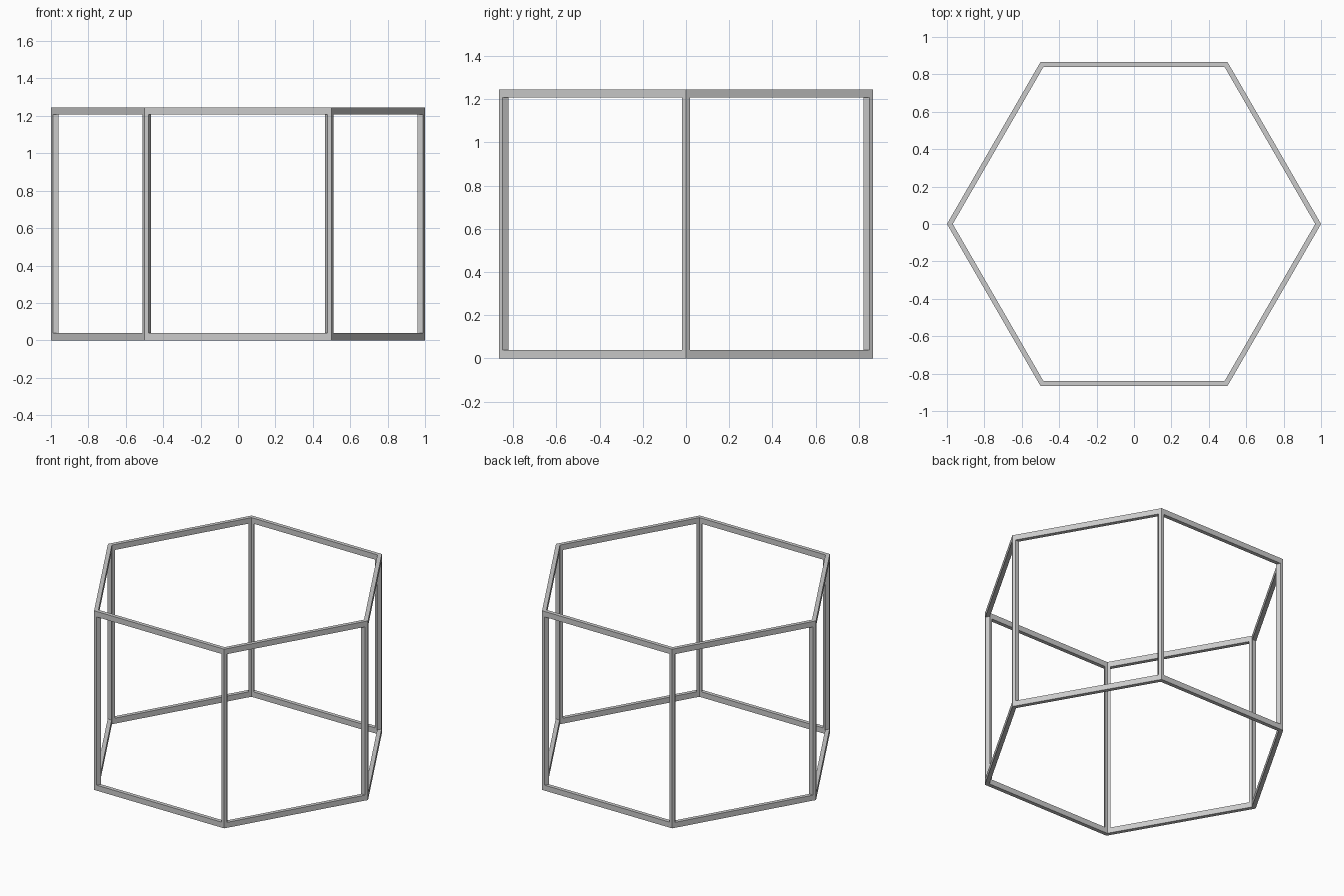
import bpy
import bmesh
from math import cos, sin, pi
from mathutils import Matrix

if "Cube" in bpy.data.objects:
    bpy.data.objects.remove(bpy.data.objects["Cube"])

HEIGHT = 1.245   # full height
BAND = 0.038     # height of each hexagonal ring
INNER = 0.969    # inner corner radius of the wall
HALF = 0.0175    # half width of a corner post


def finish(bm, name):
    bmesh.ops.recalc_face_normals(bm, faces=bm.faces[:])
    mesh = bpy.data.meshes.new(name)
    bm.to_mesh(mesh)
    bm.free()
    obj = bpy.data.objects.new(name, mesh)
    bpy.context.collection.objects.link(obj)
    return obj


def hex_ring(name, z0, z1):
    # rectangular section swept around the six corners
    bm = bmesh.new()
    section = [(1, z0), (1, z1), (INNER, z1), (INNER, z0)]
    rows = [[bm.verts.new((r * cos(i * pi / 3), r * sin(i * pi / 3), z))
             for r, z in section] for i in range(6)]
    for i in range(6):
        a, b = rows[i], rows[(i + 1) % 6]
        for j in range(4):
            k = (j + 1) % 4
            bm.faces.new((a[j], b[j], b[k], a[k]))
    return finish(bm, name)


def corner_post(name, angle):
    # chevron section following the wall on both sides of the corner
    bm = bmesh.new()
    back = HALF / 3 ** 0.5
    section = [(1, 0), (1 - back, HALF), (INNER - back, HALF),
               (INNER, 0), (INNER - back, -HALF), (1 - back, -HALF)]
    low = [bm.verts.new((x, y, BAND)) for x, y in section]
    high = [bm.verts.new((x, y, HEIGHT - BAND)) for x, y in section]
    for j in range(6):
        k = (j + 1) % 6
        bm.faces.new((low[j], low[k], high[k], high[j]))
    bmesh.ops.rotate(bm, verts=bm.verts[:], matrix=Matrix.Rotation(angle, 3, 'Z'))
    return finish(bm, name)


# Bottom and top rings
hex_ring("bottom_ring", 0, BAND)
hex_ring("top_ring", HEIGHT - BAND, HEIGHT)

# Six corner posts
for i in range(6):
    corner_post(f"corner_post_{i + 1}", i * pi / 3)
